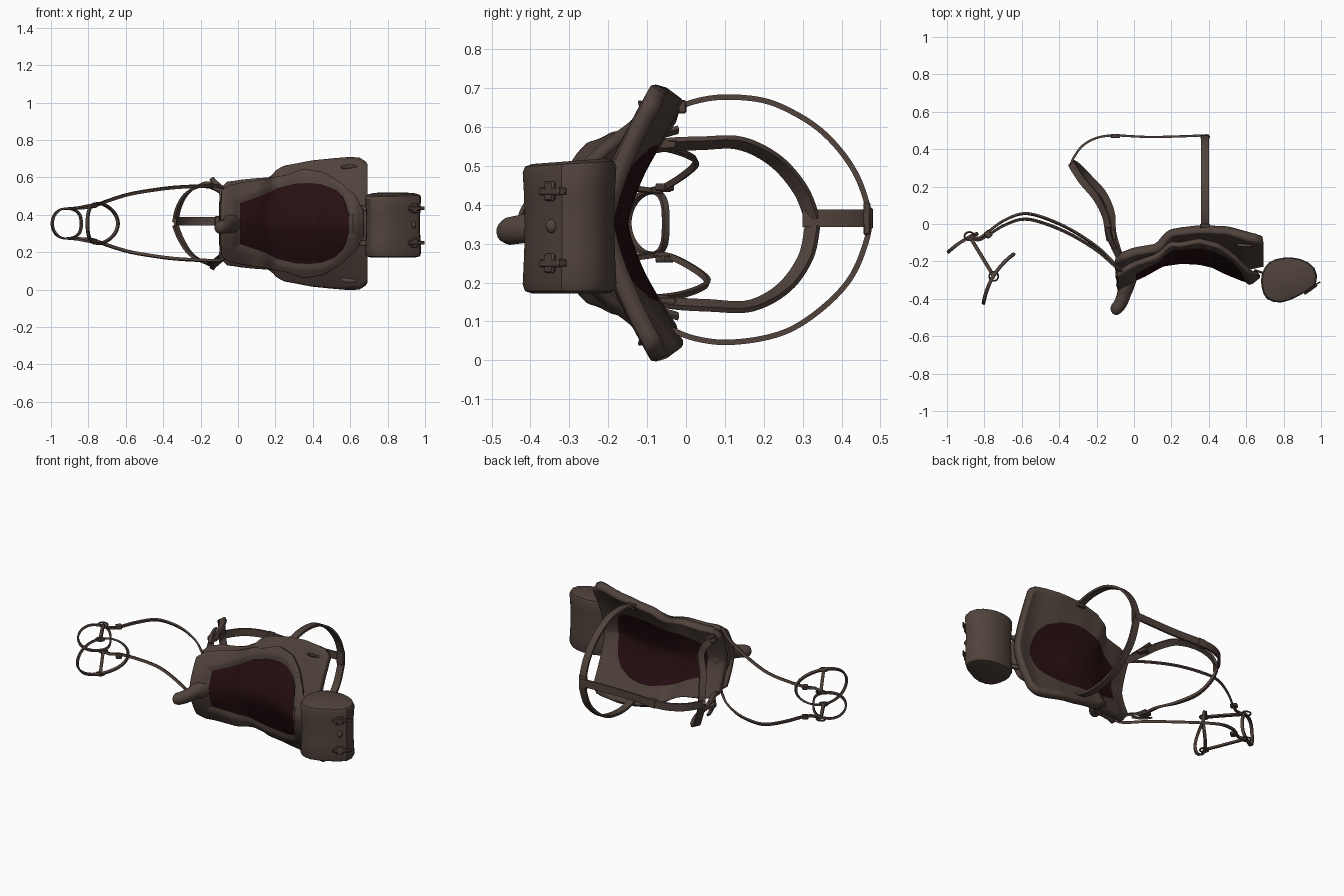
import bpy, bmesh, math
from mathutils import Vector, Matrix

if "Cube" in bpy.data.objects:
    bpy.data.objects.remove(bpy.data.objects["Cube"])

ZC = 0.353  # mirror height: the saddle's left and right lie along z


def material(name, rgb):
    m = bpy.data.materials.new(name)
    m.diffuse_color = (*rgb, 1)
    m.use_nodes = True
    m.node_tree.nodes["Principled BSDF"].inputs["Base Color"].default_value = m.diffuse_color
    return m


LEATHER = material("brown leather", (0.082, 0.056, 0.045))
SEAT = material("dark red seat", (0.019, 0.0045, 0.0055))


def finish(bm, name, angle=40):
    bmesh.ops.recalc_face_normals(bm, faces=bm.faces)
    me = bpy.data.meshes.new(name)
    bm.to_mesh(me)
    bm.free()
    ob = bpy.data.objects.new(name, me)
    bpy.context.collection.objects.link(ob)
    me.materials.append(LEATHER)
    me.materials.append(SEAT)
    bpy.ops.object.select_all(action='DESELECT')
    ob.select_set(True)
    bpy.context.view_layer.objects.active = ob
    bpy.ops.object.shade_smooth_by_angle(angle=math.radians(angle))
    return ob


def lerp(table, x):
    for (a, b), (c, d) in zip(table, table[1:]):
        if x <= c:
            return b + (d - b) * max(0, (x - a) / (c - a))
    return table[-1][1]


def soft(table, x):
    return sum(lerp(table, x + d) for d in (-0.02, -0.01, 0, 0.01, 0.02)) / 5


def spline(pts, closed=False, steps=6):
    p = [Vector(q) for q in pts]
    n, out = len(p), []
    get = (lambda i: p[i % n]) if closed else (lambda i: p[max(0, min(n - 1, i))])
    for i in range(n if closed else n - 1):
        a, b, c, d = get(i - 1), get(i), get(i + 1), get(i + 2)
        for s in range(steps):
            u = s / steps
            out.append(0.5 * (2 * b + (c - a) * u + (2 * a - 5 * b + 4 * c - d) * u * u
                              + (3 * b - a - 3 * c + d) * u ** 3))
    return out if closed else out + [p[-1]]


def sweep(name, pts, width, thick, centre, closed=False, sides=4, scale=None):
    """Sweep a flat strap (4 sides) or a tube; its thickness points to centre."""
    path = spline(pts, closed)
    n, bm, rings = len(path), bmesh.new(), []
    k = math.sqrt(0.5) if sides == 4 else 0.5
    for i, p in enumerate(path):
        a = path[(i - 1) % n] if closed else path[max(0, i - 1)]
        b = path[(i + 1) % n] if closed else path[min(n - 1, i + 1)]
        t = (b - a).normalized()
        r = p - Vector(centre)
        nor = (r - r.dot(t) * t).normalized()
        w = t.cross(nor)
        s = k * (lerp(scale, i / (n - 1)) if scale else 1)
        ring = []
        for j in range(sides):
            g = 2 * math.pi * (j + 0.5) / sides
            ring.append(bm.verts.new(p + w * math.cos(g) * width * s + nor * math.sin(g) * thick * s))
        rings.append(ring)
    for i in range(n if closed else n - 1):
        a, b = rings[i], rings[(i + 1) % n]
        for j in range(sides):
            h = (j + 1) % sides
            bm.faces.new((a[j], a[h], b[h], b[j]))
    if not closed:
        bm.faces.new(rings[0])
        bm.faces.new(rings[-1])
    return finish(bm, name)


def both(name, pts, *args, sag=(0, 0, 0), **kw):
    """One sweep on each side of the saddle; sag loosens the right-hand one mid-way."""
    n = len(pts) - 1
    for side in (1, -1):
        k = [math.sin(math.pi * i / n) if side < 0 else 0 for i in range(n + 1)]
        sweep(name + ("_left" if side > 0 else "_right"),
              [(x + sag[0] * k[i], y + sag[1] * k[i], ZC + side * (z + sag[2] * k[i]))
               for i, (x, y, z) in enumerate(pts)], *args, **kw)


def box(name, loc, size, rot=0, bevel=0.004):
    bm = bmesh.new()
    bmesh.ops.create_cube(bm, size=1, matrix=Matrix.Translation(loc) @ Matrix.Rotation(rot, 4, 'Z')
                          @ Matrix.Diagonal((*size, 1)))
    bmesh.ops.bevel(bm, geom=bm.edges[:], offset=bevel, segments=1, affect='EDGES')
    return finish(bm, name)


def ball(name, loc, size, rot=0):
    bm = bmesh.new()
    bmesh.ops.create_uvsphere(bm, u_segments=20, v_segments=12, radius=1,
                              matrix=Matrix.Translation(loc) @ Matrix.Rotation(rot, 4, 'X')
                              @ Matrix.Diagonal((*size, 1)))
    return finish(bm, name)


# Saddle shape: half width, centre line and wing edge along x
WIDE = [(-0.1, 0.17), (-0.06, 0.215), (0.15, 0.24), (0.25, 0.298), (0.4, 0.325),
        (0.6, 0.344), (0.65, 0.342), (0.68, 0.32), (0.69, 0.305)]
MID = [(-0.1, -0.25), (0.05, -0.22), (0.15, -0.185), (0.25, -0.17), (0.35, -0.175),
       (0.5, -0.21), (0.6, -0.225), (0.69, -0.205)]
EDGE = [(-0.1, -0.19), (0, -0.145), (0.13, -0.125), (0.19, -0.045), (0.35, -0.025),
        (0.5, -0.03), (0.69, -0.085)]
TOP_WIDE = [(-0.1, 0.16), (-0.05, 0.2), (0.15, 0.235), (0.25, 0.25), (0.35, 0.285),
            (0.45, 0.27), (0.55, 0.215), (0.62, 0.15), (0.665, 0.06)]
RED = [(0.0, 0.105), (0.1, 0.14), (0.2, 0.182), (0.3, 0.208), (0.38, 0.212), (0.45, 0.205),
       (0.53, 0.175), (0.57, 0.135), (0.59, 0.09), (0.602, 0.03)]


def skirt_y(x, z):
    m, e = soft(MID, x), soft(EDGE, x)
    return m + (e - m) * min(1.05, abs(z) / soft(WIDE, x)) ** 1.4


def seat_y(x, z):
    # padded rim around the red seat, rising to the cantle and the pommel
    out = max((abs(z) - lerp(RED, x)) / 0.03, -x / 0.03, (x - 0.6) / 0.02)
    dip = 0.014 * min(1, max(0, out))
    rise = 0.05 * max(0, (x - 0.42) / 0.2) if x < 0.62 else 0.05 - (x - 0.62) * 0.6
    front = 0.055 * max(0, 1 - (x + 0.1) / 0.25)
    fade = max(0, 1 - (abs(z) / 0.3) ** 2)
    return skirt_y(x, z) - 0.028 - dip - (max(0, rise) + front) * fade


def shell(name, width, height, x0, x1, thick):
    nx, nin, nout, bm = 80, 20, 12, bmesh.new()
    grid = []
    for i in range(nx + 1):
        x = x0 + (x1 - x0) * i / nx
        w = lerp(width, x)
        r = min(lerp(RED, x), w * 0.9)  # columns follow the red outline
        zs = [-w + (w - r) * j / nout for j in range(nout)]
        zs += [-r + 2 * r * j / nin for j in range(nin)] + [r + (w - r) * j / nout for j in range(nout + 1)]
        grid.append([bm.verts.new((x, height(x, z), ZC + z)) for z in zs])
    for i in range(nx):
        for j in range(nin + 2 * nout):
            f = bm.faces.new((grid[i][j], grid[i + 1][j], grid[i + 1][j + 1], grid[i][j + 1]))
            f.material_index = int(nout <= j < nout + nin and 0 < f.calc_center_median().x < 0.6)
    ob = finish(bm, name)
    mod = ob.modifiers.new("thickness", 'SOLIDIFY')
    mod.thickness, mod.offset = thick, 0
    return ob


shell("saddle_skirt", WIDE, skirt_y, -0.1, 0.69, 0.045)
shell("saddle_seat", TOP_WIDE, seat_y, -0.09, 0.665, 0.03)

# Pommel and horn
ball("pommel", (-0.045, -0.272, ZC), (0.055, 0.06, 0.1))
sweep("horn", [(-0.035, -0.28, ZC), (-0.05, -0.36, ZC - 0.005), (-0.07, -0.42, ZC - 0.015),
               (-0.1, -0.46, ZC - 0.022), (-0.115, -0.475, ZC - 0.024)], 0.08, 0.075,
      (-0.5, -0.3, ZC), sides=14, scale=[(0, 1.5), (0.3, 0.98), (0.7, 0.9), (0.9, 0.6), (1, 0.25)])

# Bedroll bag behind the seat, lying across the saddle
PROFILE = [(0.683, -0.27), (0.722, -0.205), (0.8, -0.18), (0.89, -0.187), (0.965, -0.235),
           (0.973, -0.32), (0.88, -0.385), (0.785, -0.42), (0.71, -0.4), (0.683, -0.34)]
bm = bmesh.new()
outline = spline([(x, y, 0) for x, y in PROFILE], True, 2)
mid = Vector((0.83, -0.3, 0))
rings = []
for z, s in [(0.172, 0.8), (0.178, 0.95), (0.195, 1), (0.27, 0.97), (0.353, 0.955),
             (0.43, 0.97), (0.49, 1), (0.505, 0.95), (0.512, 0.8)]:
    rings.append([bm.verts.new(mid + (p - mid) * s + Vector((0, 0, z if z < ZC else z + (p.y + 0.3) * 0.06)))
                  for p in outline])
for a, b in zip(rings, rings[1:]):
    for j in range(len(a)):
        h = (j + 1) % len(a)
        bm.faces.new((a[j], a[h], b[h], b[j]))
bm.faces.new(rings[0])
bm.faces.new(rings[-1])
finish(bm, "bedroll_bag", 30)
ball("bag_stud", (0.94, -0.345, 0.345), (0.012, 0.016, 0.018))
for n, z in enumerate((0.25, 0.435)):
    box(f"bag_buckle_{n}", (0.943, -0.35, z), (0.012, 0.04, 0.05), -0.95)
    box(f"bag_buckle_bar_{n}", (0.945, -0.35, z), (0.012, 0.085, 0.022), -0.95)
    box(f"bag_strap_end_{n}", (0.972, -0.323, z), (0.055, 0.008, 0.02), 0.5, 0.002)
    box(f"bag_tie_{n}", (0.67, -0.255, z), (0.06, 0.012, 0.03), -0.3)

# Girth loop, buckles and slots on the skirt
sweep("girth", [(0.38, y, z) for y, z in [(-0.04, 0.64), (0.02, 0.665), (0.1, 0.677), (0.2, 0.668),
      (0.28, 0.635), (0.35, 0.588), (0.41, 0.522), (0.45, 0.45), (0.472, 0.36), (0.455, 0.28), (0.42, 0.207),
      (0.36, 0.142), (0.28, 0.085), (0.2, 0.057), (0.1, 0.046), (0.02, 0.057), (-0.04, 0.08)]],
      0.042, 0.014, (0.38, 0.15, ZC))
box("girth_buckle", (0.38, -0.01, 0.652), (0.055, 0.022, 0.035))
box("girth_plate", (0.38, 0.465, 0.365), (0.05, 0.018, 0.085))
for n, s in enumerate((1, -1)):
    ball(f"skirt_slot_{n}", (0.6, skirt_y(0.6, 0.3) - 0.024, ZC + s * 0.3), (0.05, 0.008, 0.018), s * 0.6)

# Breast collar: two arms meeting a strap that runs back to the girth
both("breast_collar", [(-0.335, 0.325, 0.01), (-0.318, 0.295, 0.085), (-0.275, 0.23, 0.16), (-0.2, 0.14, 0.205),
                       (-0.15, 0.04, 0.205), (-0.13, -0.06, 0.2), (-0.08, -0.17, 0.175)],
     0.04, 0.014, (0, 0.08, ZC), sag=(0.03, 0.025, 0.008))
sweep("breast_strap", [(-0.335, 0.3, 0.365), (-0.325, 0.35, 0.365), (-0.26, 0.43, 0.365), (-0.14, 0.472, 0.365),
                       (0.1, 0.465, 0.365), (0.39, 0.474, 0.365)], 0.045, 0.012, (0, 0.1, 0.365))
box("breast_strap_buckle", (-0.1, 0.47, 0.365), (0.05, 0.022, 0.055))
for n, s in enumerate((1, -1)):
    box(f"collar_buckle_{n}", (-0.125, -0.06, ZC + s * 0.202), (0.055, 0.06, 0.024), 0.2)
both("collar_strap_end", [(-0.1, -0.13, 0.2), (-0.125, -0.08, 0.222), (-0.14, -0.02, 0.24)],
     0.026, 0.01, (0, 0, ZC))

# Reins from the pommel to the bit
both("rein", [(-0.05, -0.26, 0.17), (-0.1, -0.225, 0.2), (-0.2, -0.14, 0.2), (-0.35, -0.05, 0.192),
              (-0.5, 0.01, 0.172), (-0.6, 0.025, 0.152), (-0.7, -0.01, 0.12), (-0.78, -0.06, 0.09),
              (-0.83, -0.085, 0.085), (-0.875, -0.065, 0.082)], 0.016, 0.011, (-0.4, -0.4, ZC), sag=(0, 0.03, -0.006))
for n, s in enumerate((1, -1)):
    box(f"rein_buckle_{n}", (-0.78, -0.055, ZC + s * 0.092), (0.035, 0.04, 0.02), 0.7)

# Bridle: nose band, head band, cheek straps, rings


def tilted_loop(name, a, b, rz, width, thick, skew, square=1.0):
    a, b = Vector((*a, ZC)), Vector((*b, ZC))
    c, h = (a + b) / 2, (b - a) / 2
    bow = Vector((-h.y, h.x, 0))
    pts = []
    for i in range(16):
        g = math.tau * i / 16
        e = square if math.cos(g) > 0 else 1.0
        along = math.copysign(abs(math.cos(g)) ** e, math.cos(g))
        up = math.copysign(abs(math.sin(g)) ** e, math.sin(g))
        pts.append(c + h * along + Vector((0, 0, rz * up)) + bow * skew * math.sin(g) ** 2)
    sweep(name, pts, width, thick, c, closed=True)


tilted_loop("nose_band", (-0.993, -0.15), (-0.838, -0.052), 0.08, 0.017, 0.011, 0.1, 0.75)
tilted_loop("head_band", (-0.805, -0.425), (-0.642, -0.16), 0.108, 0.017, 0.011, 0.2)
both("cheek_strap", [(-0.75, -0.28, 0.106), (-0.81, -0.18, 0.095), (-0.88, -0.065, 0.08)],
     0.018, 0.012, (-0.8, -0.17, ZC))
both("bit_ring", [(-0.88 + 0.026 * math.cos(i * math.tau / 8), -0.065 + 0.022 * math.sin(i * math.tau / 8), 0.084)
                  for i in range(8)], 0.01, 0.01, (-0.88, -0.065, ZC), closed=True, sides=6)
both("cheek_ring", [(-0.75 + 0.024 * math.cos(i * math.tau / 8), -0.28 + 0.024 * math.sin(i * math.tau / 8), 0.107)
                    for i in range(8)], 0.01, 0.01, (-0.75, -0.28, ZC), closed=True, sides=6)
